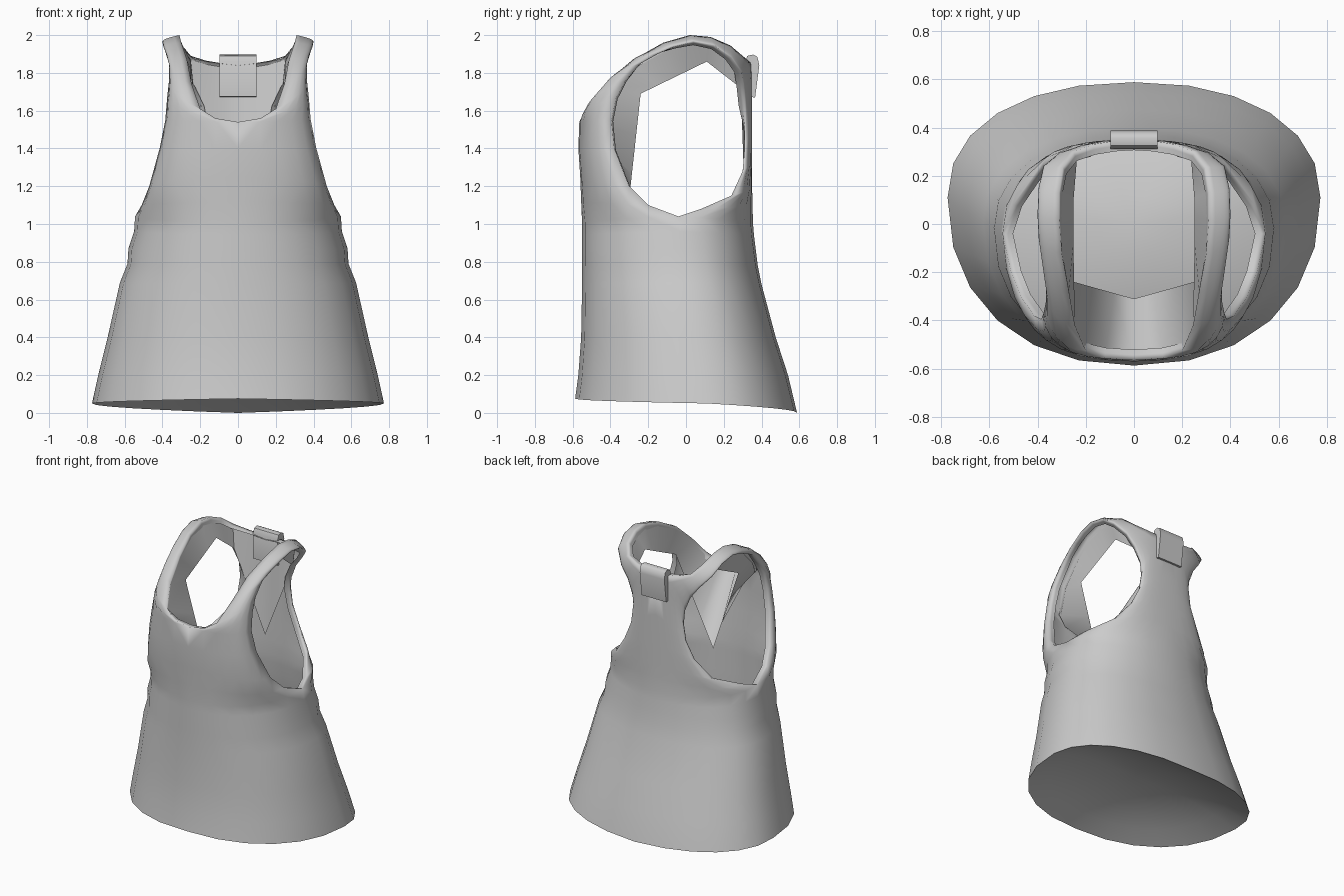
import bpy, bmesh, math
from mathutils import Vector

if "Cube" in bpy.data.objects:
    bpy.data.objects.remove(bpy.data.objects["Cube"])

grey = bpy.data.materials.new("cloth grey")
grey.diffuse_color = (0.6, 0.6, 0.6, 1)
grey.use_nodes = True
grey.node_tree.nodes["Principled BSDF"].inputs["Base Color"].default_value = grey.diffuse_color
N = 6  # columns per quarter


def quarter(i, o, p=0.9):
    """Curved row from an inner point to an outer point, square to the centre plane."""
    pts = []
    for k in range(N + 1):
        t = k / N
        s = math.sin(t * math.pi / 2) ** p
        c = max(0, math.cos(t * math.pi / 2)) ** p
        pts.append(Vector((i[0] + (o[0] - i[0]) * s, o[1] + (i[1] - o[1]) * c,
                           i[2] + (o[2] - i[2]) * t)))
    return pts


def add_rows(bm, rows):
    grid = [[bm.verts.new(p) for p in r] for r in rows]
    for a, b in zip(grid, grid[1:]):
        for j in range(len(a) - 1):
            bm.faces.new((a[j], a[j + 1], b[j + 1], b[j]))


def roll_edges(bm, steps):
    """Fold the neck and armhole edges inward."""
    bmesh.ops.remove_doubles(bm, verts=bm.verts, dist=0.0005)
    bmesh.ops.recalc_face_normals(bm, faces=bm.faces)
    bm.normal_update()
    if sum(f.normal.dot(f.calc_center_median() - Vector((0, -.05, .7))) for f in bm.faces) < 0:
        bmesh.ops.reverse_faces(bm, faces=bm.faces)
        bm.normal_update()
    edges = [e for e in bm.edges if e.is_boundary and min(v.co.z for v in e.verts) > 1.0
             and max(v.co.x for v in e.verts) > 0.001]
    normals = None
    for d in steps:
        old = {v for e in edges for v in e.verts}
        if normals is None:
            normals = {tuple(round(c, 4) for c in v.co): v.normal.copy() for v in old}
        new = bmesh.ops.extrude_edge_only(bm, edges=edges)["geom"]
        edges = [g for g in new if isinstance(g, bmesh.types.BMEdge)]
        moved = {}
        for v in [g for g in new if isinstance(g, bmesh.types.BMVert)]:
            n = normals[tuple(round(c, 4) for c in v.co)]
            v.co -= n * d
            if v.co.x < 0.006:
                v.co.x = 0
            moved[tuple(round(c, 4) for c in v.co)] = n
        normals = moved


def finish(name, bm, mirror=True):
    bmesh.ops.remove_doubles(bm, verts=bm.verts, dist=0.0005)
    bmesh.ops.recalc_face_normals(bm, faces=bm.faces)
    me = bpy.data.meshes.new(name)
    bm.to_mesh(me)
    bm.free()
    ob = bpy.data.objects.new(name, me)
    bpy.context.collection.objects.link(ob)
    me.materials.append(grey)
    if mirror:
        m = ob.modifiers.new("mirror", 'MIRROR')
        m.use_clip = True
    return ob


def smooth(ob, angle):
    bpy.context.view_layer.objects.active = ob
    ob.select_set(True)
    bpy.ops.object.shade_smooth_by_angle(angle=math.radians(angle))
    ob.select_set(False)


# Bodice: (centre or neck edge, armhole edge) from chest, over the shoulder, to the back
side = (0.545, -0.04, 1.04)
bodice = [
    ((0, -.55, 1.0), side),
    ((0, -.555, 1.12), (.51, -.2, 1.1)),
    ((0, -.56, 1.25), (.47, -.30, 1.2)),
    ((0, -.57, 1.4), (.415, -.38, 1.4)),
    ((0, -.565, 1.54), (.385, -.395, 1.55)),
    ((.12, -.555, 1.56), (.375, -.37, 1.67)),
    ((.2, -.525, 1.61), (.365, -.32, 1.76)),
    ((.245, -.42, 1.74), (.365, -.24, 1.85)),
    ((.27, -.28, 1.87), (.38, -.15, 1.90)),
    ((.3, -.12, 1.96), (.395, -.06, 1.94)),
    ((.31, .02, 2.0), (.40, .04, 1.965)),
    ((.31, .13, 1.99), (.395, .15, 1.945)),
    ((.295, .235, 1.945), (.375, .24, 1.88)),
    ((.25, .30, 1.89), (.31, .295, 1.80)),
    ((.17, .33, 1.865), (.25, .305, 1.72)),
    ((.08, .345, 1.85), (.21, .31, 1.62)),
    ((0, .35, 1.84), (.2, .31, 1.52)),
    ((0, .35, 1.55), (.22, .31, 1.4)),
    ((0, .35, 1.35), (.28, .30, 1.28)),
    ((0, .35, 1.2), (.38, .24, 1.15)),
    ((0, .352, 1.1), (.5, .08, 1.08)),
    ((0, .355, 1.0), side),
]
bm = bmesh.new()
add_rows(bm, [quarter(i, o) for i, o in bodice])

# Skirt: side x, side y, front y, back y, then front, side and back heights
skirt = [
    (.55, -.03, -.55, .36, .94, .96, .94),
    (.58, -.02, -.55, .37, .86, .87, .86),
    (.585, -.01, -.55, .38, .78, .79, .78),
    (.625, .01, -.55, .40, .68, .69, .68),
    (.69, .05, -.555, .475, .40, .40, .40),
    (.74, .08, -.57, .54, .20, .20, .20),
    (.773, .11, -.587, .588, .075, .05, .0),
]


def ring(sx, sy, fy, by, fz, sz, bz):
    s = (sx, sy, sz)
    return quarter((0, fy, fz), s) + quarter((0, by, bz), s)[::-1][1:]


chest = quarter(*bodice[0]) + quarter(*bodice[-1])[::-1][1:]
add_rows(bm, [chest] + [ring(*r) for r in skirt])
roll_edges(bm, (.022, .022))
smooth(finish("tank_top", bm), 120)

# Neck facing: folds from the neck edge to a coarse inner outline
inner = {4: (0, -.31, 1.05), 7: (.25, -.24, 1.69), 11: (.25, .11, 1.86),
         13: (.235, .29, 1.72), 16: (0, .31, 1.15)}
keys = sorted(inner)
edge, fold = [], []
for a, b in zip(keys, keys[1:]):
    for k in range(a, b + (b == keys[-1])):
        edge.append(Vector(bodice[k][0]) + Vector((0, 0, -.02)))
        fold.append(Vector(inner[a]).lerp(Vector(inner[b]), (k - a) / (b - a)))
bm = bmesh.new()
add_rows(bm, [edge, fold])
smooth(finish("neck_facing", bm), 60)

# Shallow domed panel closing the hem
bm = bmesh.new()
rim = ring(*skirt[-1])
add_rows(bm, [[Vector((p.x * f, p.y * f, p.z * f + .05 * (1 - f) + .16 * (1 - f * f))) for p in rim]
              for f in (1, .8, .6, .4, .2, 0)])
smooth(finish("hem_panel", bm), 60)

# Folded label over the back neckline
profile = [(.366, 1.67), (.388, 1.84), (.378, 1.885), (.355, 1.897),
           (.325, 1.89), (.312, 1.86), (.312, 1.675)]
bm = bmesh.new()
base = bm.faces.new([bm.verts.new((-.098, y, z)) for y, z in profile])
out = bmesh.ops.extrude_face_region(bm, geom=[base])
bmesh.ops.translate(bm, vec=(.196, 0, 0),
                    verts=[v for v in out["geom"] if isinstance(v, bmesh.types.BMVert)])
smooth(finish("neck_label", bm, False), 50)
